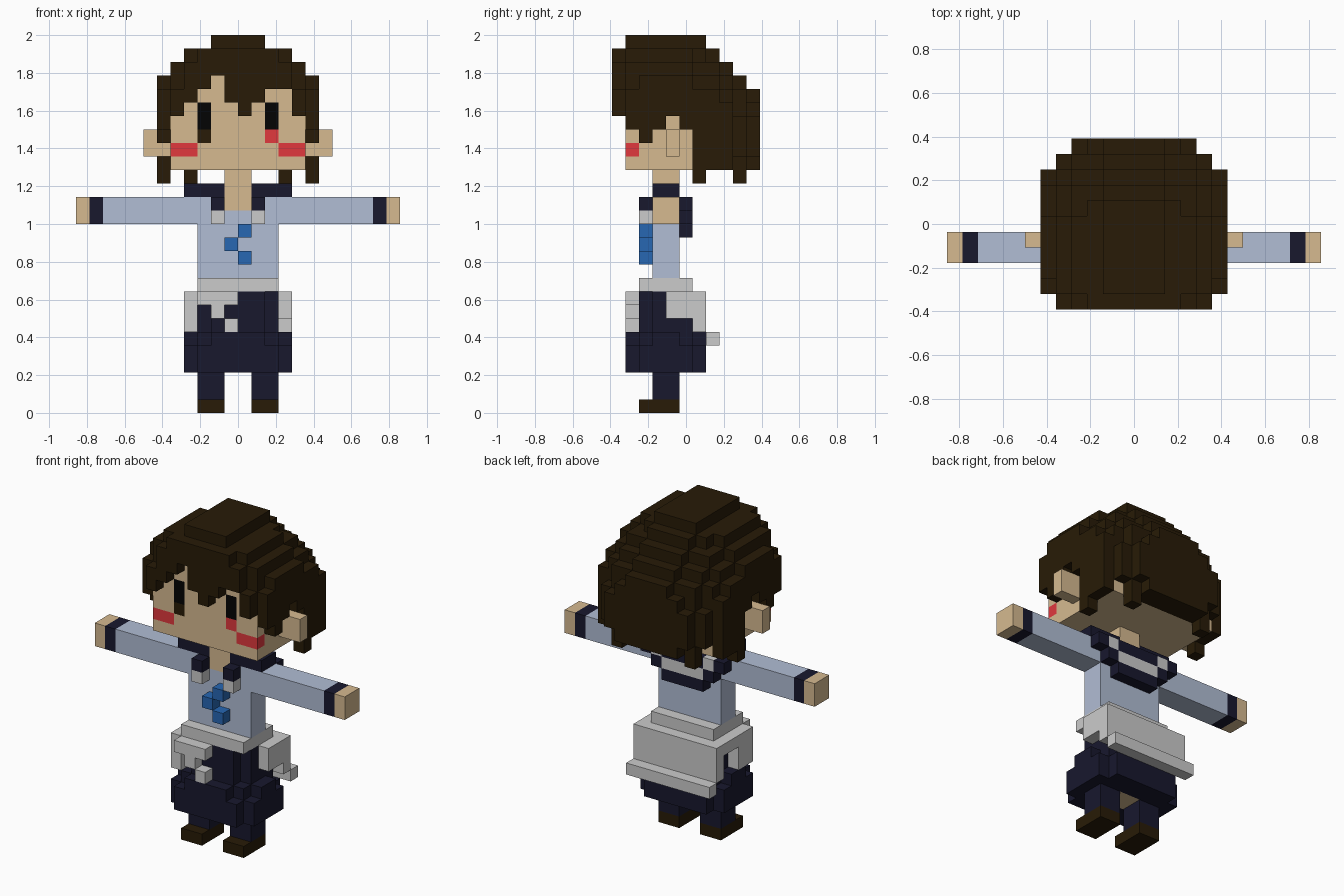
import bpy, bmesh
from mathutils import Vector

if "Cube" in bpy.data.objects:
    bpy.data.objects.remove(bpy.data.objects["Cube"])

U = 1 / 14                      # one cube; the figure is 28 cubes tall
COLOURS = {
    "brown": (.021, .011, .002), "skin": (.67, .49, .28), "shirt_blue": (.44, .51, .66),
    "navy": (.009, .009, .027), "grey": (.6, .6, .6), "tie_blue": (.02, .135, .45),
    "red": (.75, .04, .048), "black": (.001, .001, .001)}
NAMES = list(COLOURS)
mats = []
for n, c in COLOURS.items():
    m = bpy.data.materials.new(n)
    m.diffuse_color = (*c, 1)
    m.use_nodes = True
    m.node_tree.nodes["Principled BSDF"].inputs["Base Color"].default_value = m.diffuse_color
    mats.append(m)

cells = {}                      # cube position -> (part, colour)


def box(part, colour, x, y, z, mirror=False):
    """Fill a range of cubes; later boxes replace earlier ones."""
    for i in range(*x):
        for j in range(*y):
            for k in range(*z):
                cells[i, j, k] = (part, colour)
                if mirror:
                    cells[-1 - i, j, k] = (part, colour)


# shoes and legs
box("shoes", "brown", (1, 3), (2, 5), (0, 1), True)
box("legs", "navy", (1, 3), (3, 5), (1, 3), True)

# shorts with a stepped, flared hem
for w, f, b, z0, z1 in ((2, 2, 6, 5, 9), (3, 3, 6, 5, 9),
                        (2, 1, 7, 5, 6), (3, 2, 6, 5, 6), (4, 3, 5, 5, 6),
                        (3, 1, 7, 3, 5), (4, 2, 6, 3, 5)):
    box("shorts", "navy", (0, w), (f, b), (z0, z1), True)
box("hips", "skin", (0, 1), (3, 5), (3, 4), True)

# jacket tied around the waist: belt, back panel, lip, side folds, knotted sleeves
box("waist_jacket", "grey", (0, 3), (2, 6), (9, 10), True)
box("waist_jacket", "grey", (0, 4), (6, 7), (6, 9), True)
box("waist_jacket", "grey", (0, 4), (7, 8), (5, 6), True)
box("waist_jacket", "grey", (3, 4), (4, 6), (7, 9))
box("waist_jacket", "grey", (-4, -3), (4, 6), (8, 9))
box("waist_jacket", "grey", (-4, -3), (2, 4), (6, 9))
box("waist_jacket", "grey", (-3, 0), (1, 2), (8, 9))
box("waist_jacket", "grey", (-2, -1), (1, 2), (7, 8))
box("waist_jacket", "grey", (-1, 0), (1, 2), (6, 7))

# torso, arms, cuffs, hands
box("torso", "shirt_blue", (0, 3), (3, 5), (10, 16), True)
box("arms", "shirt_blue", (3, 10), (3, 5), (14, 16), True)
box("cuffs", "navy", (10, 11), (3, 5), (14, 16), True)
box("hands", "skin", (11, 12), (3, 5), (14, 16), True)

# neck, sailor collar with a stepped stripe, tie
box("collar", "navy", (1, 4), (3, 5), (16, 17), True)
box("collar", "navy", (0, 4), (5, 6), (15, 16), True)
box("collar", "navy", (0, 3), (5, 6), (14, 15), True)
box("collar", "navy", (0, 2), (5, 6), (13, 14), True)
box("collar", "grey", (0, 2), (5, 6), (14, 15), True)
box("collar", "grey", (2, 3), (5, 6), (15, 16), True)
box("collar", "navy", (1, 2), (2, 3), (15, 16), True)
box("collar", "grey", (1, 2), (2, 3), (14, 15), True)
box("neck", "skin", (0, 1), (3, 5), (15, 18), True)
for x, z in ((0, 13), (-1, 12), (0, 11)):
    box("tie", "tie_blue", (x, x + 1), (2, 3), (z, z + 1))

# head and ears
box("head", "skin", (0, 5), (1, 9), (18, 22), True)
box("head", "skin", (0, 5), (1, 2), (22, 25), True)
box("ears", "skin", (5, 7), (4, 5), (19, 21), True)

# eyes and blush
box("eyes", "black", (2, 3), (1, 2), (21, 23), True)
box("eyes", "brown", (-3, -2), (1, 2), (20, 21))
box("blush", "red", (2, 3), (1, 2), (20, 21))
box("blush", "red", (3, 5), (1, 2), (19, 20), True)

# hair dome: half width, front, back, bottom, top
for w, f, b, z0, z1 in ((2, 1, 7, 27, 28),
                        (4, 1, 6, 26, 27), (3, 0, 7, 26, 27), (2, 0, 8, 26, 27),
                        (5, 1, 6, 25, 26), (4, 0, 8, 25, 26), (2, 0, 9, 25, 26),
                        (6, 2, 6, 24, 25), (5, 2, 8, 24, 25), (4, 2, 9, 24, 25), (2, 2, 10, 24, 25),
                        (5, 2, 9, 22, 24), (4, 2, 10, 22, 24), (2, 2, 11, 23, 24),
                        (3, 2, 11, 22, 23), (5, 9, 10, 19, 22), (4, 9, 11, 19, 22),
                        (4, 9, 10, 18, 19), (3, 9, 11, 18, 19)):
    box("hair", "brown", (0, w), (f, b), (z0, z1), True)

# side hair, lower and upper edge from front to back
LOWER = (21, 20, 21, 22, 21, 17, 18, 18)
UPPER = (24, 25, 25, 25, 25, 24, 24, 23)
for j, (z0, z1) in enumerate(zip(LOWER, UPPER), 1):
    box("hair", "brown", (5, 6), (j, j + 1), (z0, z1), True)
box("hair", "brown", (3, 4), (9, 10), (17, 18), True)

# fringe, lower edge from left to right
for i, z in enumerate((22, 23, 24, 25, 23, 22, 23, 24, 24, 22), -5):
    box("hair", "brown", (i, i + 1), (0, 1), (z, 24 if i in (-5, 4) else 25))
box("hair", "brown", (4, 5), (1, 2), (24, 25), True)

# turn the cubes of each part into one clean outer surface
DIRS = [Vector(d) for d in ((1, 0, 0), (-1, 0, 0), (0, 1, 0), (0, -1, 0), (0, 0, 1), (0, 0, -1))]
for part in dict.fromkeys(p for p, _ in cells.values()):
    bm = bmesh.new()
    for pos, (p, colour) in cells.items():
        if p != part:
            continue
        centre = Vector(pos) + Vector((.5, .5, .5))
        for d in DIRS:
            if tuple(int(a + b) for a, b in zip(pos, d)) in cells:
                continue
            s = Vector((d.y, d.z, d.x))
            t = d.cross(s)
            quad = [centre + d / 2 + (s * a + t * b) / 2
                    for a, b in ((-1, -1), (1, -1), (1, 1), (-1, 1))]
            face = bm.faces.new([bm.verts.new((q.x * U, (q.y - 5.5) * U, q.z * U)) for q in quad])
            face.material_index = NAMES.index(colour)
    bmesh.ops.remove_doubles(bm, verts=bm.verts, dist=U / 100)
    me = bpy.data.meshes.new(part)
    bm.to_mesh(me)
    bm.free()
    for m in mats:
        me.materials.append(m)
    bpy.context.collection.objects.link(bpy.data.objects.new(part, me))
